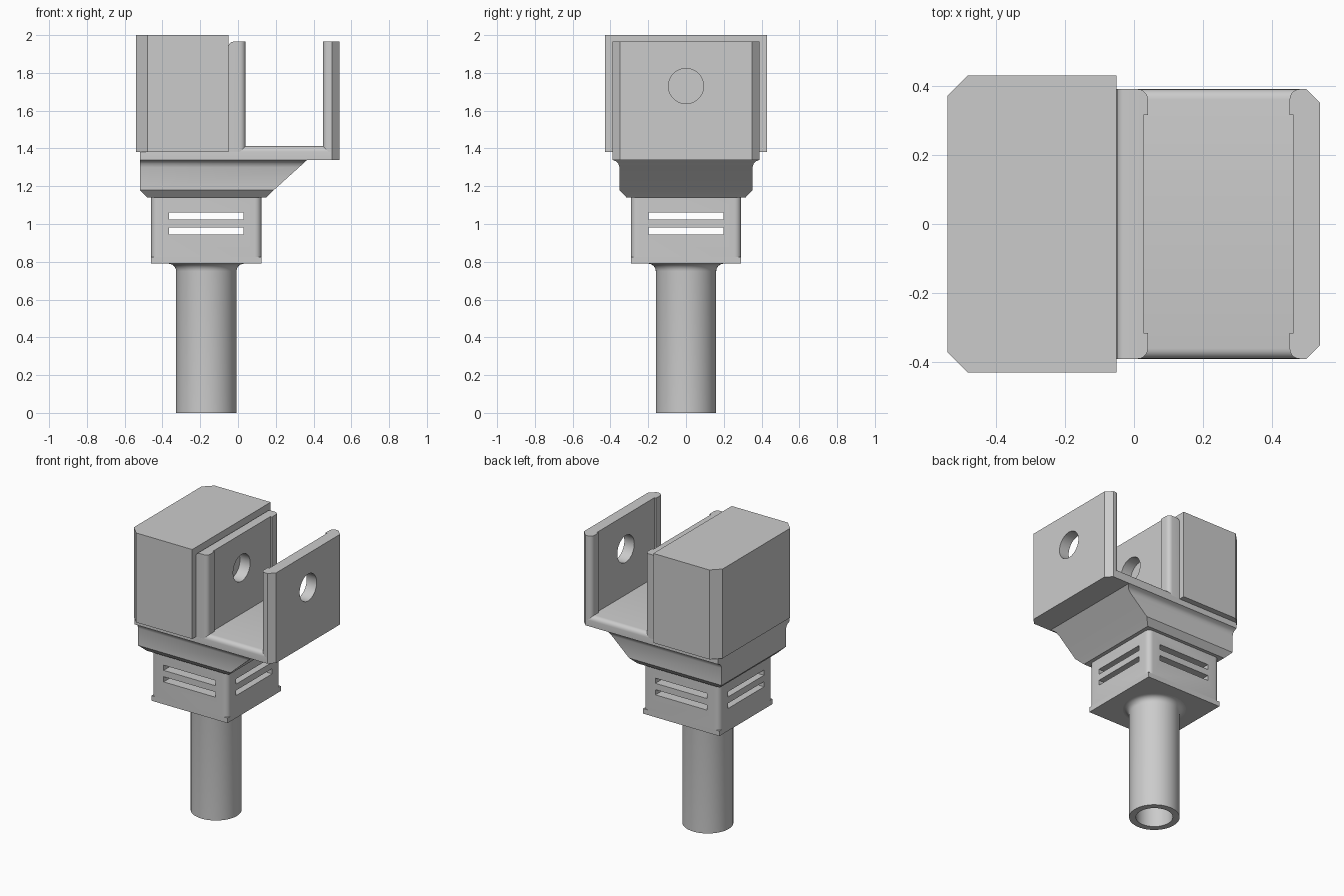
import bpy, bmesh, math
from mathutils import Matrix

if "Cube" in bpy.data.objects:
    bpy.data.objects.remove(bpy.data.objects["Cube"])

grey = bpy.data.materials.new("light_grey")
grey.use_nodes = True
COLOUR = (0.6, 0.6, 0.6, 1)
grey.diffuse_color = COLOUR
grey.node_tree.nodes["Principled BSDF"].inputs["Base Color"].default_value = COLOUR

AXIS_X = -0.168  # centre of stem and slotted housing


def finish(name, bm):
    bmesh.ops.recalc_face_normals(bm, faces=bm.faces)
    mesh = bpy.data.meshes.new(name)
    bm.to_mesh(mesh)
    bm.free()
    mesh.materials.append(grey)
    ob = bpy.data.objects.new(name, mesh)
    bpy.context.collection.objects.link(ob)
    return ob


def loft(rings):
    """Skin a stack of equal-length closed rings and cap both ends."""
    bm = bmesh.new()
    loops = [[bm.verts.new(p) for p in ring] for ring in rings]
    n = len(loops[0])
    for a, b in zip(loops, loops[1:]):
        for i in range(n):
            j = (i + 1) % n
            bm.faces.new((a[i], a[j], b[j], b[i]))
    bm.faces.new(loops[0][::-1])
    bm.faces.new(loops[-1])
    return bm


def rect(x0, x1, y, z):
    return [(x0, -y, z), (x1, -y, z), (x1, y, z), (x0, y, z)]


def prism(outline, z0, z1):
    return loft([[(x, y, z) for x, y in outline] for z in (z0, z1)])


def bevel(bm, rule, width, segments):
    edges = [e for e in bm.edges if all(rule(v.co) for v in e.verts)]
    bmesh.ops.bevel(bm, geom=edges, offset=width, segments=segments,
                    profile=0.5, affect='EDGES')


def cut(ob, cutters):
    for c in cutters:
        m = ob.modifiers.new("cut", 'BOOLEAN')
        m.object, m.operation, m.solver = c, 'DIFFERENCE', 'EXACT'
        bpy.context.view_layer.objects.active = ob
        bpy.ops.object.modifier_apply(modifier=m.name)


# Stem: hollow tube flaring into the housing
R, BORE, TOP, FILLET = 0.16, 0.117, 0.79, 0.04
profile = [(BORE, 0), (R, 0)]
for k in range(7):
    t = math.pi / 2 * k / 6
    profile.append((R + FILLET * (1 - math.cos(t)), TOP - FILLET * (1 - math.sin(t))))
profile.append((BORE, TOP))
bm = bmesh.new()
SIDES = 48
rings = [[bm.verts.new((AXIS_X + r * math.cos(2 * math.pi * i / SIDES),
                        r * math.sin(2 * math.pi * i / SIDES), z)) for r, z in profile]
         for i in range(SIDES)]
for i in range(SIDES):
    a, b = rings[i], rings[(i + 1) % SIDES]
    for k in range(len(profile)):
        m = (k + 1) % len(profile)
        bm.faces.new((a[k], b[k], b[m], a[m]))
stem = finish("stem", bm)

# Slotted housing with a square-cornered foot plate
HALF = 0.292
foot = finish("housing_foot", loft([rect(AXIS_X - HALF, AXIS_X + HALF, HALF, z)
                                    for z in (0.79, 0.825)]))
bm = loft([rect(AXIS_X - HALF, AXIS_X + HALF, HALF, z) for z in (0.825, 1.14)])
uprights = [e for e in bm.edges if abs(e.verts[0].co.z - e.verts[1].co.z) > 0.1]
bmesh.ops.bevel(bm, geom=uprights, offset=0.035, segments=6, profile=0.5, affect='EDGES')
housing = finish("housing", bm)
slots = []
for z in (0.945, 1.025):
    for hx, hy in ((0.198, 0.5), (0.5, 0.198)):
        slots.append(finish("slot_cutter", loft(
            [rect(AXIS_X - hx, AXIS_X + hx, hy, h) for h in (z, z + 0.036)])))
cut(housing, slots)

# Neck: chamfered underside, sloped towards the open side, flared below the bracket
neck = finish("neck", loft([
    rect(-0.48, 0.15, 0.315, 1.14),
    rect(-0.52, 0.19, 0.352, 1.18),
    rect(-0.52, 0.323, 0.352, 1.30),
    rect(-0.52, 0.345, 0.358, 1.32),
    rect(-0.52, 0.357, 0.369, 1.331),
    rect(-0.52, 0.367, 0.39, 1.34)]))

# Bracket floor with rounded long top edges
W = 0.39
bm = loft([rect(-0.52, 0.49, W, z) for z in (1.34, 1.412)])
for side in (-1, 1):
    bevel(bm, lambda c: c.z > 1.41 and abs(c.y - side * W) < 0.001, 0.03, 5)
floor = finish("bracket_floor", bm)


def wall_outline(outer, inner, direction, chamfer):
    """Plan of one bracket wall: rounded inner corners, shallow inner recess."""
    r, half = 0.03, [(inner - direction * 0.012, 0.315), (inner, 0.315)]
    for k in range(6):
        t = math.pi / 2 * k / 5
        half.append((inner - direction * r * (1 - math.cos(t)), W - r + r * math.sin(t)))
    if chamfer:
        half.append((outer + direction * chamfer, W))
    half.append((outer, W - chamfer))
    return half + [(x, -y) for x, y in reversed(half)]


# Bracket walls with a shared pin hole
bm = prism(wall_outline(-0.05, 0.04, 1, 0), 1.36, 1.965)
bevel(bm, lambda c: c.z > 1.96 and c.x < -0.049, 0.025, 5)
inner_wall = finish("inner_bracket_wall", bm)
outer_wall = finish("outer_bracket_wall",
                    prism(wall_outline(0.538, 0.45, -1, 0.04), 1.34, 1.965))
bm = bmesh.new()
bmesh.ops.create_cone(bm, cap_ends=True, segments=48, radius1=0.093, radius2=0.093, depth=1.4,
                      matrix=Matrix.Translation((0.2, 0, 1.73)) @ Matrix.Rotation(math.pi / 2, 4, 'Y'))
pin = finish("pin_hole_cutter", bm)
for wall in (inner_wall, outer_wall):
    cut(wall, [pin])

# Head block with chamfered outer corners
head = finish("head_block", prism(
    [(-0.05, -0.43), (-0.05, 0.43), (-0.48, 0.43), (-0.54, 0.37),
     (-0.54, -0.37), (-0.48, -0.43)], 1.38, 2.0))

for cutter in slots + [pin]:
    bpy.data.objects.remove(cutter)

# Smooth the rounded parts, keep real edges sharp
bpy.ops.object.select_all(action='DESELECT')
for ob in (stem, foot, housing, neck, floor, inner_wall, outer_wall, head):
    ob.select_set(True)
bpy.context.view_layer.objects.active = stem
bpy.ops.object.shade_smooth_by_angle(angle=math.radians(30))
